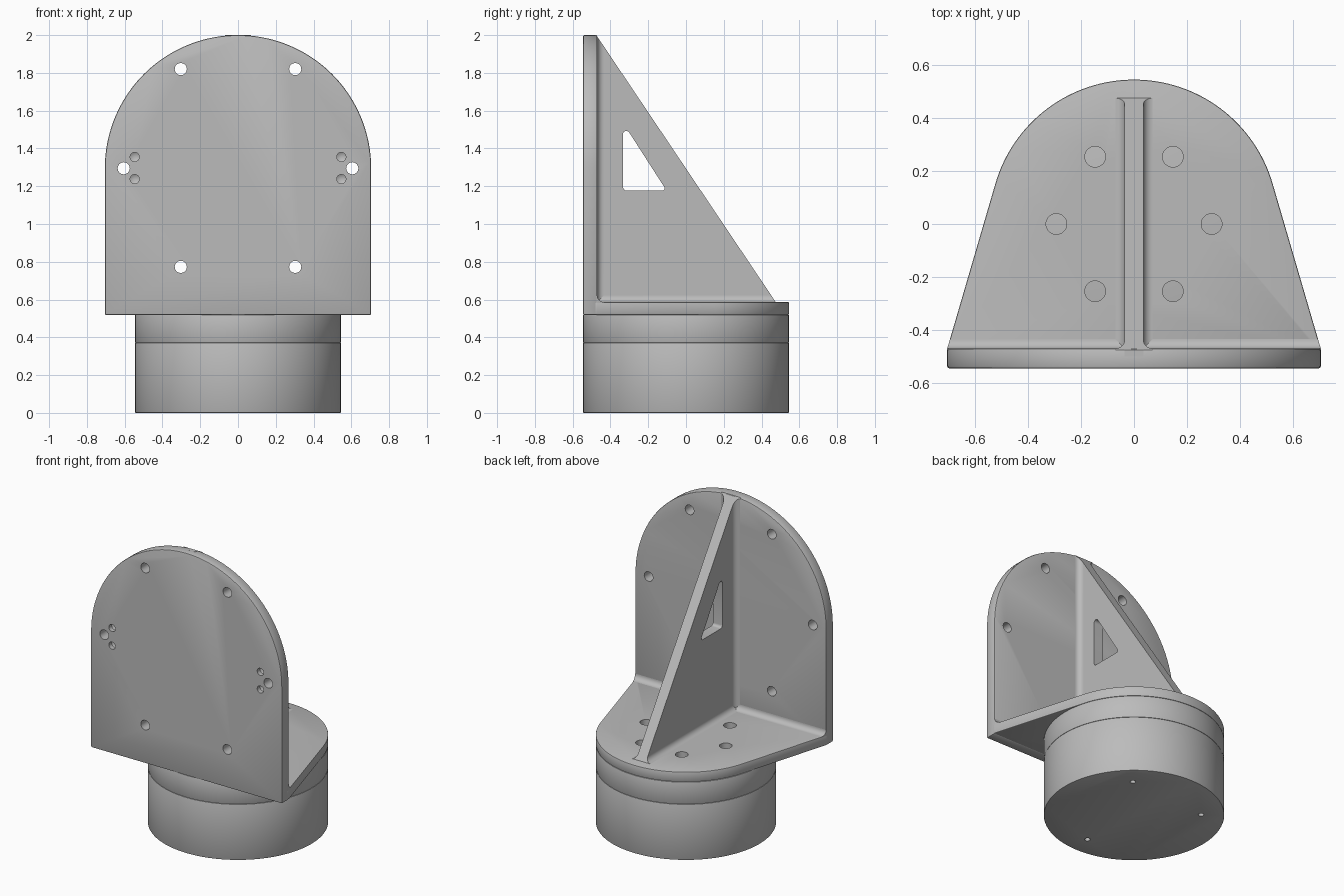
import bpy, bmesh
from math import sin, cos, pi, radians, acos, atan2, hypot
from mathutils import Vector

if "Cube" in bpy.data.objects:
    bpy.data.objects.remove(bpy.data.objects["Cube"])

grey = bpy.data.materials.new("machined grey")
grey.use_nodes = True
grey.diffuse_color = (0.5, 0.5, 0.5, 1)
grey.node_tree.nodes["Principled BSDF"].inputs["Base Color"].default_value = (0.5, 0.5, 0.5, 1)


def arc(u, v, r, a0, a1, n=12):
    """Points on an arc, angles in degrees."""
    return [(u + r * cos(radians(a0 + (a1 - a0) * i / n)),
             v + r * sin(radians(a0 + (a1 - a0) * i / n))) for i in range(n + 1)]


def circle(u, v, r, n=32):
    return arc(u, v, r, 0, 360, n)[:-1]


def prism(name, pts, axis, lo, hi, tip=0, clips=()):
    """Extrude a profile along an axis, optionally pointed, cut by planes."""
    bm = bmesh.new()

    def place(u, v, t):
        co = [u, v]
        co.insert(axis, t)
        return bm.verts.new(co)
    rings = [[place(u, v, t) for u, v in pts] for t in (lo, hi)]
    n = len(pts)
    bm.faces.new(rings[0])
    end = bm.faces.new(rings[1])
    for i in range(n):
        j = (i + 1) % n
        bm.faces.new((rings[0][i], rings[0][j], rings[1][j], rings[1][i]))
    if tip:
        bmesh.ops.poke(bm, faces=[end])["verts"][0].co[axis] += tip
    for co, no in clips:
        cut = bmesh.ops.bisect_plane(bm, geom=bm.verts[:] + bm.edges[:] + bm.faces[:],
                                     plane_co=co, plane_no=no, clear_outer=True)
        edges = [e for e in cut["geom_cut"] if isinstance(e, bmesh.types.BMEdge)]
        bmesh.ops.holes_fill(bm, edges=edges, sides=0)
    bmesh.ops.recalc_face_normals(bm, faces=bm.faces)
    me = bpy.data.meshes.new(name)
    bm.to_mesh(me)
    bm.free()
    me.materials.append(grey)
    ob = bpy.data.objects.new(name, me)
    bpy.context.collection.objects.link(ob)
    return ob


def apply(ob, mod):
    bpy.context.view_layer.objects.active = ob
    bpy.ops.object.modifier_apply(modifier=mod.name)


def finish(ob, bevel=0, cutters=()):
    """Soften the edges, cut the holes, shade smooth."""
    bpy.ops.object.select_all(action="DESELECT")
    ob.select_set(True)
    if bevel:
        mod = ob.modifiers.new("bevel", "BEVEL")
        mod.width, mod.segments = bevel, 2
        mod.limit_method, mod.angle_limit = "ANGLE", radians(40)
        apply(ob, mod)
    for c in cutters:
        c.hide_render = True
        mod = ob.modifiers.new("cut", "BOOLEAN")
        mod.operation, mod.solver, mod.object = "DIFFERENCE", "EXACT", c
        apply(ob, mod)
        bpy.data.objects.remove(c)
    bpy.ops.object.shade_smooth_by_angle(angle=radians(30))


R, W = 0.545, 0.705            # drum radius, plate half width
BACK, FLOOR, SPAN = -0.47, 0.587, 0.475
RIB, FIL = 0.035, 0.035        # rib half thickness, fillet radius

# Round drum and collar, with mounting holes underneath
feet = [prism("foot_hole", circle(0.405 * cos(radians(a)), 0.405 * sin(radians(a)), 0.017),
              2, -0.1, 0.1) for a in (49, 139, 274)]
finish(prism("drum", circle(0, 0, R, 128), 2, 0, 0.372), 0.004, feet)
finish(prism("collar", circle(0, 0, R, 128), 2, 0.372, 0.52), 0.004)

# Upright plate with an arched top, through holes and blind drilled holes
outline = [(-W, 0.518), (W, 0.518)] + arc(0, 1.295, W, 0, 180, 72)
drills = []
for s in (-1, 1):
    for x, z in ((0.303, 1.82), (0.303, 0.773), (0.605, 1.295)):
        drills.append(prism("bolt_hole", circle(s * x, z, 0.032), 1, -0.7, -0.3))
    for z in (1.355, 1.238):
        drills.append(prism("pin_hole", circle(s * 0.547, z, 0.024), 1, -0.6, -0.515, tip=0.014))
finish(prism("upright_plate", outline, 1, -R, BACK), 0.008, drills)

# Base plate: round at the rear, tangent edges widening to the upright
tangent = atan2(BACK, W) + acos(R / hypot(W, BACK))
deg = tangent * 180 / pi
base = [(-W, BACK), (-W, -0.49), (W, -0.49), (W, BACK)] + arc(0, 0, R, deg, 180 - deg, 64)
bolts = [prism("base_hole", circle(0.293 * cos(i * pi / 3), 0.293 * sin(i * pi / 3), 0.039),
               2, 0.4, 0.7) for i in range(6)]
finish(prism("base_plate", base, 2, 0.52, FLOOR), 0.006, bolts)

# Triangular rib with a rounded triangular window
slope = (Vector((0, SPAN, FLOOR)), Vector((0, 2.0 - FLOOR, 2 * SPAN)))
triangle = [(-0.5, 0.55), (0.6, 0.55), (0.6, 2.0), (-0.5, 2.0)]
window = (arc(-0.315, 1.195, 0.018, 180, 270, 6) + arc(-0.125, 1.189, 0.012, 270, 394, 6)
          + arc(-0.316, 1.475, 0.018, 34, 180, 6))
finish(prism("rib", triangle, 0, -RIB, RIB, clips=[slope]), 0,
       [prism("rib_window", window, 0, -0.2, 0.2)])


def cove(u, v, s=1):
    """Concave corner profile, sunk slightly into both neighbours."""
    d = 0.005
    pts = [(u + FIL, v - d), (u - d, v - d), (u - d, v + FIL)]
    pts += arc(u + FIL, v + FIL, FIL, 180, 270, 10)
    return [(s * a, b) for a, b in pts]


# Fillets along the rib and between the two plates
for s, side in ((1, "left"), (-1, "right")):
    finish(prism(side + "_wall_fillet", cove(RIB, BACK, s), 2, 0.56, 2.0, clips=[slope]))
    finish(prism(side + "_floor_fillet", cove(RIB, FLOOR, s), 1, -0.48, 0.54, clips=[slope]))
ends = [(Vector((s * R * cos(tangent), R * sin(tangent), 0)),
         Vector((s * cos(tangent), sin(tangent), 0))) for s in (1, -1)]
finish(prism("corner_fillet", cove(BACK, FLOOR), 0, -W, W, clips=ends))
